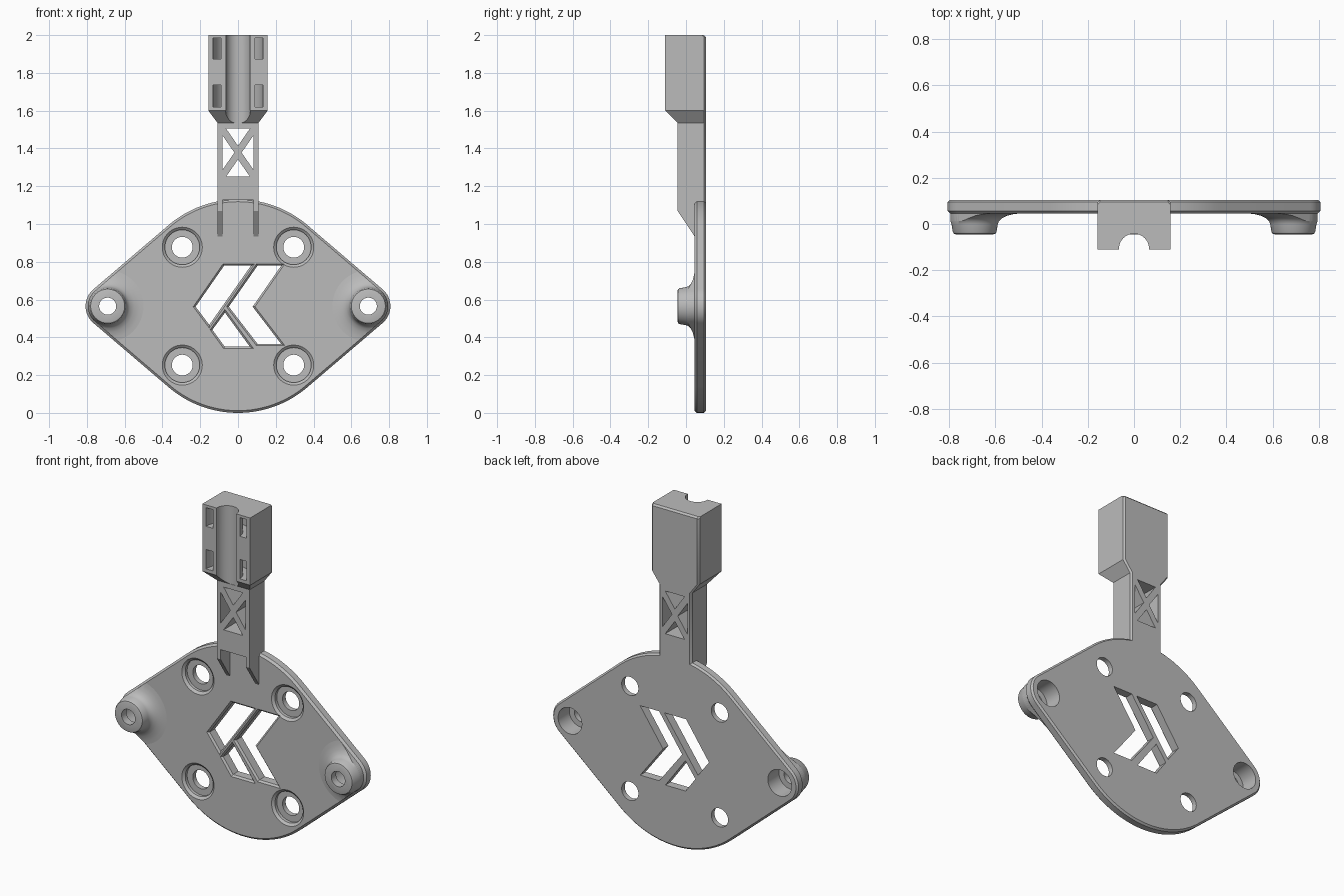
import bpy, bmesh
from math import sin, cos, acos, pi, tau
from mathutils import Vector

if "Cube" in bpy.data.objects:
    bpy.data.objects.remove(bpy.data.objects["Cube"])

grey = bpy.data.materials.new("plain grey")
grey.use_nodes = True
grey.diffuse_color = (0.5, 0.5, 0.5, 1)
grey.node_tree.nodes["Principled BSDF"].inputs["Base Color"].default_value = (0.5, 0.5, 0.5, 1)

FRONT, BACK = 0.045, 0.105    # plate faces
MID = 0.565                   # height of plate centre
EAR = 0.69                    # distance of the bosses from the centre


def loft(name, rings):
    """Solid skinned through rings of 3D points, capped at both ends."""
    bm = bmesh.new()
    loops = [[bm.verts.new(p) for p in ring] for ring in rings]
    n = len(loops[0])
    for a, b in zip(loops, loops[1:]):
        for i in range(n):
            j = (i + 1) % n
            bm.faces.new((a[i], a[j], b[j], b[i]))
    bm.faces.new(loops[0])
    bm.faces.new(loops[-1][::-1])
    bmesh.ops.recalc_face_normals(bm, faces=bm.faces)
    mesh = bpy.data.meshes.new(name)
    bm.to_mesh(mesh)
    bm.free()
    mesh.materials.append(grey)
    obj = bpy.data.objects.new(name, mesh)
    bpy.context.collection.objects.link(obj)
    return obj


def at_y(points, y):
    return [(x, y, z) for x, z in points]


def arc(cx, cz, r, start, end, steps):
    return [(cx + r * cos(start + (end - start) * i / steps),
             cz + r * sin(start + (end - start) * i / steps)) for i in range(steps + 1)]


def lathe_y(name, cx, cz, profile):
    """Turned part about a front-to-back axis; profile of (radius, y)."""
    return loft(name, [at_y(arc(cx, cz, r, 0, tau, 64)[:-1], y) for r, y in profile])


def lathe_z(name, cy, r, low, high):
    return loft(name, [[(x, y, z) for x, y in arc(0, cy, r, 0, tau, 64)[:-1]] for z in (low, high)])


def offset(points, d):
    """Grow a closed polygon by d (shrink when negative)."""
    pts = [Vector(p) for p in points]
    area = sum(p.x * q.y - q.x * p.y for p, q in zip(pts, pts[1:] + pts[:1]))
    side = 1 if area > 0 else -1
    out = []
    for i, p in enumerate(pts):
        e1 = (p - pts[i - 1]).normalized()
        e2 = (pts[(i + 1) % len(pts)] - p).normalized()
        n1, n2 = Vector((e1.y, -e1.x)) * side, Vector((e2.y, -e2.x)) * side
        out.append(p + (n1 + n2) * d / (1 + n1.dot(n2)))
    return out


def boolean(target, tool, operation="DIFFERENCE"):
    mod = target.modifiers.new("cut", "BOOLEAN")
    mod.operation, mod.solver, mod.object = operation, "EXACT", tool
    bpy.context.view_layer.update()
    bpy.context.view_layer.objects.active = target
    bpy.ops.object.modifier_apply(modifier=mod.name)
    bpy.data.objects.remove(tool)


# Plate outline: large round centre drawn out to two small round ears
big, small = 0.565, 0.117
a = acos((big - small) / EAR)
outline = (arc(EAR, MID, small, -a, a, 16) + arc(0, MID, big, a, pi - a, 32)
           + arc(-EAR, MID, small, pi - a, pi + a, 16) + arc(0, MID, big, pi + a, tau - a, 32))
outline = [p for i, p in enumerate(outline)
           if (Vector(p) - Vector(outline[i - 1])).length > 0.001]
edge = offset(outline, -0.012)
plate = loft("plate", [at_y(edge, FRONT), at_y(outline, FRONT + 0.012),
                       at_y(outline, BACK - 0.01), at_y(offset(outline, -0.01), BACK)])

# Four counterbored screw holes
for sx in (-1, 1):
    for sz in (-1, 1):
        boolean(plate, lathe_y("screw_cutter", sx * 0.295, MID + sz * 0.312,
                               [(0.106, 0.03), (0.106, FRONT), (0.092, 0.057), (0.092, 0.075),
                                (0.055, 0.0751), (0.055, 0.13)]))

# Chevron windows with a chamfered front rim
upper_bar = [(-.232, .562), (-.077, .785), (.08, .785), (-.152, .456)]
chevron = [(-.056, .562), (.1, .785), (.24, .785), (.085, .562), (.24, .36), (.1, .36)]
lower_bar = [(-.143, .44), (-.069, .541), (.074, .345), (-.074, .345)]
for shape in (upper_bar, chevron, lower_bar):
    wide, slim = offset(shape, 0.004), offset(shape, -0.006)
    boolean(plate, loft("window_cutter", [at_y(wide, 0.03), at_y(wide, FRONT),
                                          at_y(slim, FRONT + 0.01), at_y(slim, 0.13)]))

# Flared bosses on the ears, trimmed to the plate outline
bosses = []
for side, sx in (("left", 1), ("right", -1)):
    boss = lathe_y(side + "_boss", sx * EAR, MID,
                   [(0.08, -0.045), (0.09, -0.042), (0.095, -0.033), (0.1, -0.002),
                    (0.105, 0.012), (0.118, 0.025), (0.14, 0.036), (0.17, 0.043),
                    (0.2, 0.046), (0.2, 0.06)])
    boolean(boss, loft("trim", [at_y(edge, -0.1), at_y(edge, 0.2)]), "INTERSECT")
    for part in (boss, plate):
        boolean(part, lathe_y("bore_cutter", sx * EAR, MID,
                              [(0.045, -0.1), (0.045, 0.0), (0.078, 0.0001), (0.078, 0.13)]))
    bosses.append(boss)


# Arm widening into the clamp head
def section(z, w, front, back=BACK, c=0.01):
    return [(-w, front, z), (w, front, z), (w, back - c, z),
            (w - c, back, z), (c - w, back, z), (-w, back - c, z)]


NECK, HEAD = 0.108, 0.157
arm = loft("arm", [section(1.128, NECK, -0.045), section(1.535, NECK, -0.045),
                   section(1.6, HEAD, -0.11), section(1.99, HEAD, -0.11),
                   section(2.0, HEAD, -0.11, BACK - 0.01)])
arm_root = loft("arm_root", [section(1.08, NECK, 0.055), section(1.14, NECK, 0.055)])

# Round groove down the front of the head
boolean(arm, lathe_z("groove_cutter", -0.107, 0.065, 1.535, 2.1))

# Two curved strap tunnels behind the groove
for low, high in ((1.62, 1.735), (1.873, 1.984)):
    ring = lathe_z("strap_cutter", -0.11, 0.133, low, high)
    boolean(ring, lathe_z("strap_core", -0.11, 0.089, low - 0.1, high + 0.1))
    boolean(arm, ring)

# Cross-braced window: four triangles through the neck
cz, hw, hh, gx, gz = 1.378, 0.082, 0.127, 0.019, 0.036
for s in (-1, 1):
    for tri in ([(gx - hw, cz + s * hh), (hw - gx, cz + s * hh), (0, cz + s * gz)],
                [(s * hw, cz + hh - gz), (s * hw, cz - hh + gz), (s * gx, cz)]):
        boolean(arm, loft("brace_cutter", [at_y(tri, -0.2), at_y(tri, 0.2)]))

# Two tapered ribs running from the arm onto the plate
rib = [(-0.045, 1.135), (-0.045, 1.07), (FRONT, 0.935), (0.06, 0.935), (0.06, 1.1),
       (BACK - 0.01, 1.1), (BACK - 0.01, 1.135)]
ribs = [loft(side + "_rib", [[(sx * w, y, z) for y, z in rib] for w in (0.083, NECK)])
        for side, sx in (("left", 1), ("right", -1))]

# Smooth round surfaces, keep sharp edges
bpy.ops.object.select_all(action="DESELECT")
for obj in [plate, arm, arm_root] + bosses + ribs:
    obj.select_set(True)
    bpy.context.view_layer.objects.active = obj
bpy.ops.object.shade_smooth_by_angle(angle=0.5)
